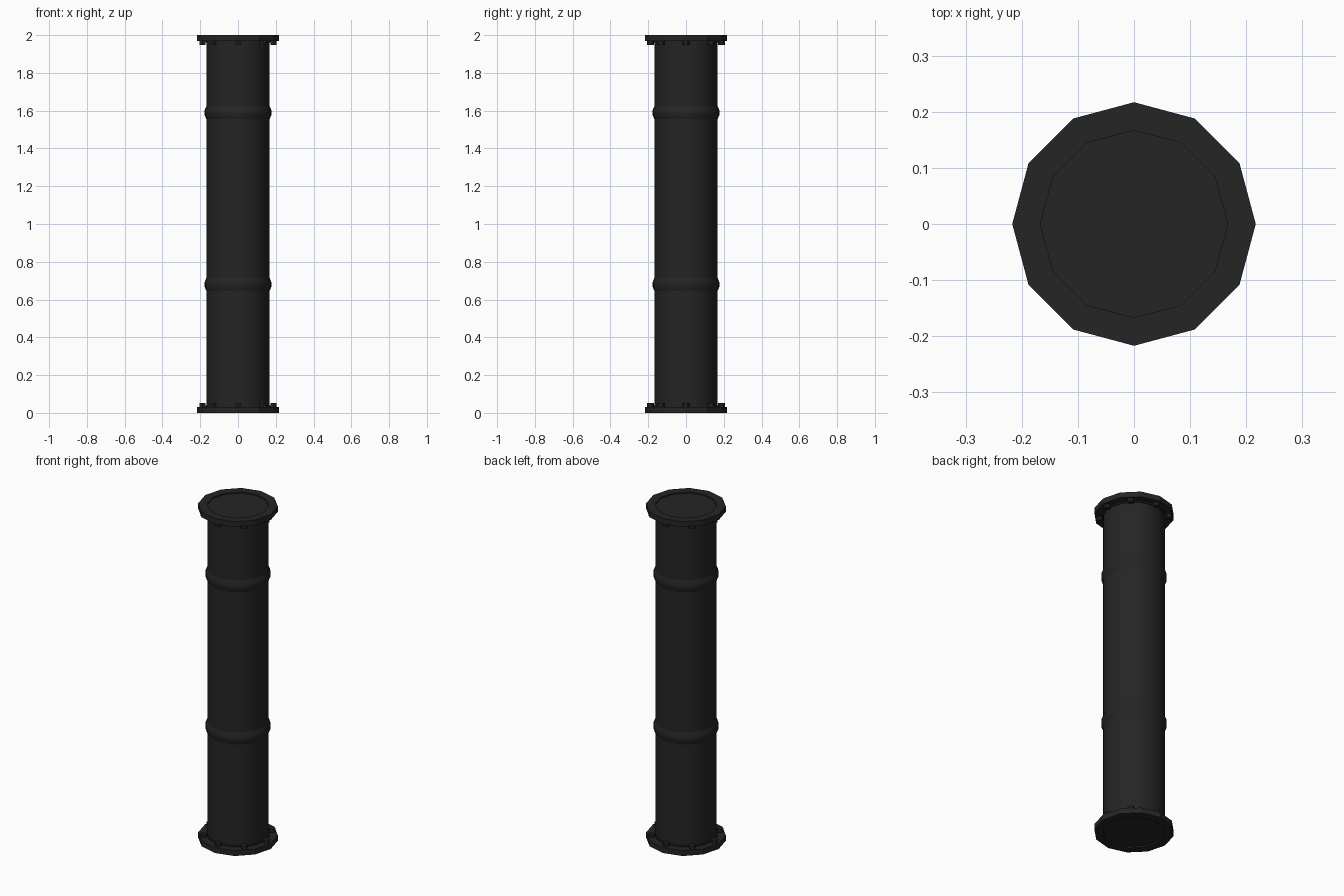
import bpy, bmesh, math

if "Cube" in bpy.data.objects:
    bpy.data.objects.remove(bpy.data.objects["Cube"])

black = bpy.data.materials.new("black_iron")
black.diffuse_color = (0.018, 0.018, 0.018, 1)
black.use_nodes = True
black.node_tree.nodes["Principled BSDF"].inputs["Base Color"].default_value = black.diffuse_color


def lathe(name, profile, sides, closed=False, caps=False):
    """Spin an (r, z) profile round the z axis."""
    bm = bmesh.new()
    rings = []
    for r, z in profile:
        rings.append([bm.verts.new((r * math.cos(2 * math.pi * i / sides),
                                    r * math.sin(2 * math.pi * i / sides), z))
                      for i in range(sides)])
    pairs = list(zip(rings, rings[1:]))
    if closed:
        pairs.append((rings[-1], rings[0]))
    for a, b in pairs:
        for i in range(sides):
            j = (i + 1) % sides
            bm.faces.new((a[i], a[j], b[j], b[i]))
    if caps:
        bm.faces.new(rings[0][::-1])
        bm.faces.new(rings[-1])
    bmesh.ops.recalc_face_normals(bm, faces=bm.faces)
    return finish(name, bm)


def finish(name, bm, smooth=35):
    me = bpy.data.meshes.new(name)
    bm.to_mesh(me)
    bm.free()
    me.materials.append(black)
    ob = bpy.data.objects.new(name, me)
    bpy.context.collection.objects.link(ob)
    if smooth:
        bpy.ops.object.select_all(action='DESELECT')
        ob.select_set(True)
        bpy.context.view_layer.objects.active = ob
        bpy.ops.object.shade_smooth_by_angle(angle=math.radians(smooth))
    return ob


R = 0.167

# Main pipe, closed slightly below the flange faces
lathe("pipe", [(R, 0.008), (R, 1.992)], 24, caps=True)

# Raised joint bands
for name, z in (("lower_band", 0.68), ("upper_band", 1.59)):
    lathe(name, [(R - 0.002, z - 0.04), (0.177, z - 0.012),
                 (0.177, z + 0.012), (R - 0.002, z + 0.04)], 24)

# End flanges: twelve-sided rings, with a thin collar where they meet the pipe
for name, z0, z1, c in (("bottom", 0.0, 0.032, 0.04), ("top", 1.968, 2.0, 1.96)):
    fl = lathe(name + "_flange", [(R, z0), (0.217, z0), (0.217, z1), (R, z1)], 12, closed=True)
    for p in fl.data.polygons:
        p.use_smooth = False
    lathe(name + "_collar", [(0.172, min(c, z1)), (0.172, max(c, z0))], 24, caps=True)

    # Eight hexagonal bolts on the inner side of each flange
    bm = bmesh.new()
    zb = 0.041 if z0 == 0 else 1.959
    for i in range(8):
        a = i * math.pi / 4
        made = bmesh.ops.create_cone(bm, cap_ends=True, segments=6, radius1=0.018,
                                     radius2=0.018, depth=0.022)
        bmesh.ops.translate(bm, verts=made["verts"],
                            vec=(0.188 * math.cos(a), 0.188 * math.sin(a), zb))
    finish(name + "_bolts", bm, smooth=0)
